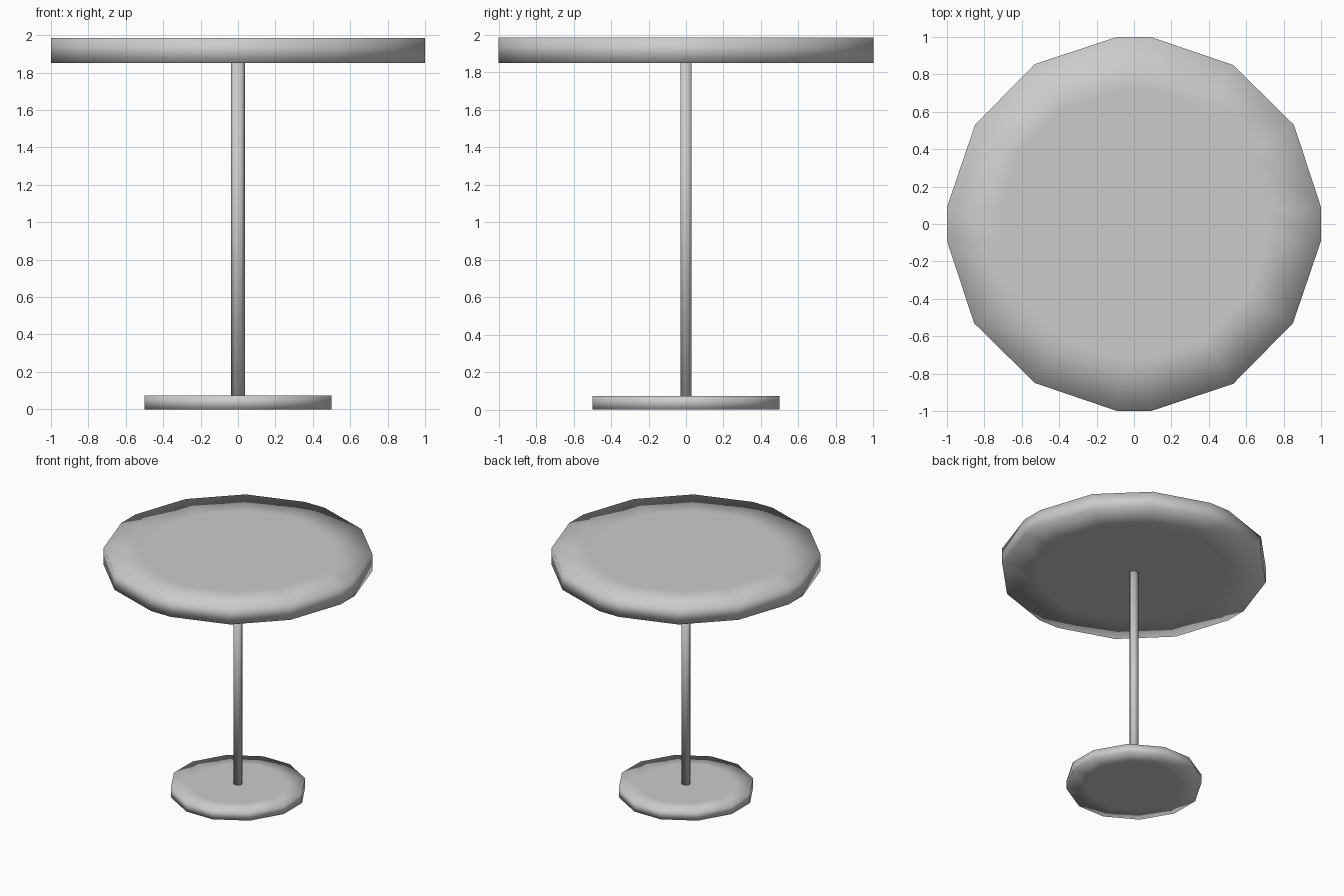
import bpy, bmesh
from math import cos, sin, radians

if "Cube" in bpy.data.objects:
    bpy.data.objects.remove(bpy.data.objects["Cube"])


def slab(name, outline, z0, z1, inner=0.0):
    """Extruded outline; an optional inner ring keeps the middle of the caps flat."""
    bm = bmesh.new()
    rings = [(inner, z0), (1, z0), (1, z1), (inner, z1)] if inner else [(1, z0), (1, z1)]
    loops = [[bm.verts.new((x * s, y * s, z)) for x, y in outline] for s, z in rings]
    n = len(outline)
    for a, b in zip(loops, loops[1:]):
        for i in range(n):
            j = (i + 1) % n
            bm.faces.new((a[i], a[j], b[j], b[i]))
    bm.faces.new(loops[0][::-1])
    bm.faces.new(loops[-1])
    bmesh.ops.recalc_face_normals(bm, faces=bm.faces)
    for f in bm.faces:
        f.smooth = True
    mesh = bpy.data.meshes.new(name)
    bm.to_mesh(mesh)
    bm.free()
    obj = bpy.data.objects.new(name, mesh)
    bpy.context.collection.objects.link(obj)
    return obj


def four_fold(points):
    """Repeat a quarter outline around the z axis."""
    out, pts = [], points
    for _ in range(4):
        out += pts
        pts = [(-y, x) for x, y in pts]
    return out


# Table top: 16 sides with short flats on the axes
slab("table_top", four_fold([(1, 0.09), (0.855, 0.53), (0.53, 0.85), (0.09, 1)]),
     1.85, 1.985, 0.72)

# Foot plate: 12 sides
slab("foot_plate", four_fold([(0.5, 0.12), (0.36, 0.36), (0.12, 0.5)]), 0, 0.073, 0.7)

# Thin six-sided post
post = [(0.038 * cos(radians(60 * i)), 0.034 * sin(radians(60 * i))) for i in range(6)]
slab("post", post, 0.06, 1.86)
